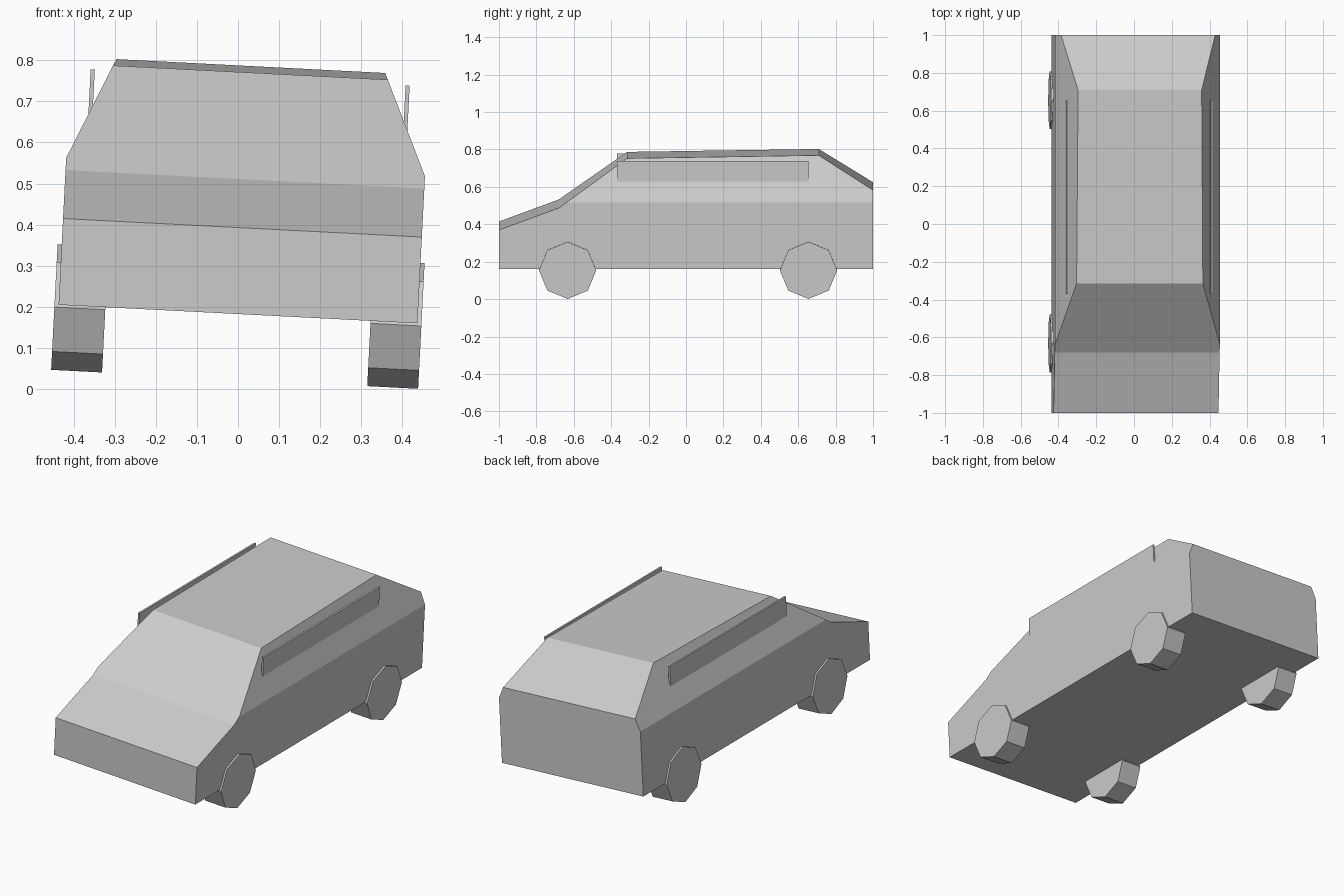
import bpy
import bmesh
from math import radians, cos, sin, pi
from mathutils import Matrix, Vector

default_cube = bpy.data.objects.get("Cube")
if default_cube:
    bpy.data.objects.remove(default_cube, do_unlink=True)

# One plain grey paint
grey = bpy.data.materials.new("plain_grey")
grey.use_nodes = True
colour = (0.6, 0.6, 0.6, 1)
grey.diffuse_color = colour
grey.node_tree.nodes["Principled BSDF"].inputs["Base Color"].default_value = colour

# The whole car leans slightly to its left; parts are built upright from the floor pan
LEAN = Matrix.Translation((0, 0, 0.1825)) @ Matrix.Rotation(radians(2.95), 4, "Y")


def extrude_profile(bm, profile, x0, x1):
    """Closed (y, z) profile pulled from x0 to x1."""
    face = bm.faces.new([bm.verts.new((x0, y, z)) for y, z in profile])
    result = bmesh.ops.extrude_face_region(bm, geom=[face], use_keep_orig=True)
    moved = [v for v in result["geom"] if isinstance(v, bmesh.types.BMVert)]
    bmesh.ops.translate(bm, verts=moved, vec=(x1 - x0, 0, 0))


def finish(name, bm):
    bmesh.ops.recalc_face_normals(bm, faces=bm.faces[:])
    bm.transform(LEAN)
    mesh = bpy.data.meshes.new(name)
    bm.to_mesh(mesh)
    bm.free()
    mesh.materials.append(grey)
    obj = bpy.data.objects.new(name, mesh)
    bpy.context.scene.collection.objects.link(obj)


# Body: side profile across the full width, cabin sides sliced inward above the belt line
HALF, BELT = 0.437, 0.358
side_profile = [(-1, 0), (-1, 0.21), (-0.68, 0.328), (-0.315, 0.588),
                (0.71, 0.604), (1, 0.422), (1, 0)]
body = bmesh.new()
extrude_profile(body, side_profile, -HALF, HALF)
for side in (1, -1):
    cut = bmesh.ops.bisect_plane(
        body, geom=body.verts[:] + body.edges[:] + body.faces[:],
        plane_co=(side * HALF, 0, BELT), plane_no=Vector((side * 0.246, 0, 0.1095)).normalized(),
        clear_outer=True)
    rim = [e for e in cut["geom_cut"] if isinstance(e, bmesh.types.BMEdge)]
    bmesh.ops.edgeloop_fill(body, edges=rim)
finish("body", body)

# Wheels (eight-sided) and thin upright roof rails, mirrored left and right
RADIUS = 0.153
for label, side in (("left", 1), ("right", -1)):
    for end, y in (("front", -0.633), ("rear", 0.655)):
        octagon = [(y + RADIUS * sin(i * pi / 4), -0.006 + RADIUS * cos(i * pi / 4))
                   for i in range(8)]
        wheel = bmesh.new()
        extrude_profile(wheel, octagon, side * 0.323, side * 0.447)
        finish(f"{end}_{label}_wheel", wheel)
    rail = bmesh.new()
    extrude_profile(rail, [(-0.37, 0.46), (0.655, 0.46), (0.655, 0.576), (-0.37, 0.576)],
                    side * 0.3785, side * 0.3885)
    finish(f"{label}_roof_rail", rail)
